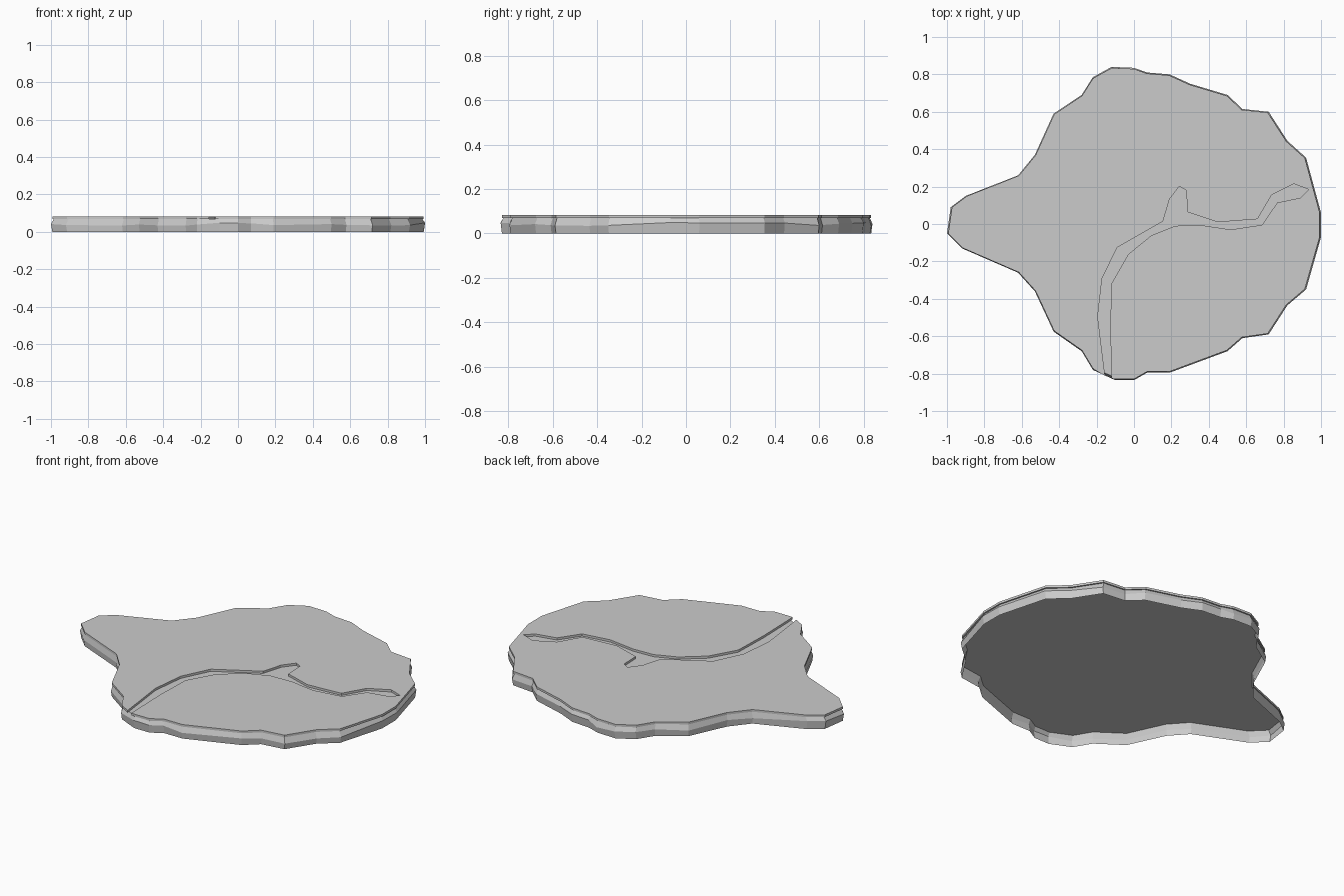
import bpy, random

if "Cube" in bpy.data.objects:
    bpy.data.objects.remove(bpy.data.objects["Cube"])

random.seed(4)

# Island outline (clockwise from the left tip, seen from above)
OUTLINE = [(-1, -.05), (-.98, .09), (-.9, .15), (-.62, .26), (-.53, .37), (-.43, .59),
           (-.28, .69), (-.22, .785), (-.12, .84), (0, .835), (.07, .81), (.19, .80),
           (.3, .75), (.5, .69), (.58, .615), (.72, .6), (.82, .445), (.92, .355),
           (1, .06), (1, -.07), (.92, -.35), (.82, -.435), (.72, -.59), (.58, -.61),
           (.5, -.68), (.19, -.795), (.07, -.795), (0, -.835), (-.1, -.835),
           (-.22, -.78), (-.28, -.68), (-.43, -.575), (-.53, -.36), (-.62, -.26), (-.92, -.13)]

# Two banks of the sunken channel, both running from the front edge inland
NEAR_BANK = [(-.12, -.826), (-.127, -.544), (-.12, -.318), (-.031, -.162), (.094, -.06),
             (.219, -.01), (.352, -.005), (.516, -.03), (.684, -.005), (.766, .114), (.89, .14)]
FAR_BANK = [(-.155, -.812), (-.194, -.496), (-.171, -.292), (-.09, -.126), (.155, .014),
            (.19, .133), (.242, .201), (.28, .18), (.285, .064), (.448, .01),
            (.66, .026), (.736, .155), (.854, .215), (.935, .184)]


def stack(name, rings, cap_bottom):
    """Skin equal-length counter-clockwise rings, cap the top, optionally the bottom."""
    n = len(rings[0])
    verts = [v for ring in rings for v in ring]
    faces = [(r * n + i, r * n + (i + 1) % n, (r + 1) * n + (i + 1) % n, (r + 1) * n + i)
             for r in range(len(rings) - 1) for i in range(n)]
    faces.append(tuple(range((len(rings) - 1) * n, len(rings) * n)))
    if cap_bottom:
        faces.append(tuple(reversed(range(n))))
    mesh = bpy.data.meshes.new(name)
    mesh.from_pydata(verts, [], faces)
    obj = bpy.data.objects.new(name, mesh)
    bpy.context.collection.objects.link(obj)
    return obj


def ring(points, z, scale=1.0):
    return [(x * scale, y * scale, z) for x, y in points]


# Rocky base: hollow underneath, walls bulge at an uneven middle line
ccw = OUTLINE[::-1]
middle = [(x, y, random.uniform(.032, .05)) for x, y in ccw]
stack("island_base", [ring(ccw, 0, .993), middle, ring(ccw, .069, .985)], False)

# Thin ground sheet with the channel cut out of it
cut = OUTLINE.index((-.1, -.835)) + 1
inset = [(x * .993, y * .993) for x, y in OUTLINE]
sheet = (inset[:cut] + NEAR_BANK + FAR_BANK[::-1] + inset[cut:])[::-1]
stack("ground_sheet", [ring(sheet, .07), ring(sheet, .083)], True)
